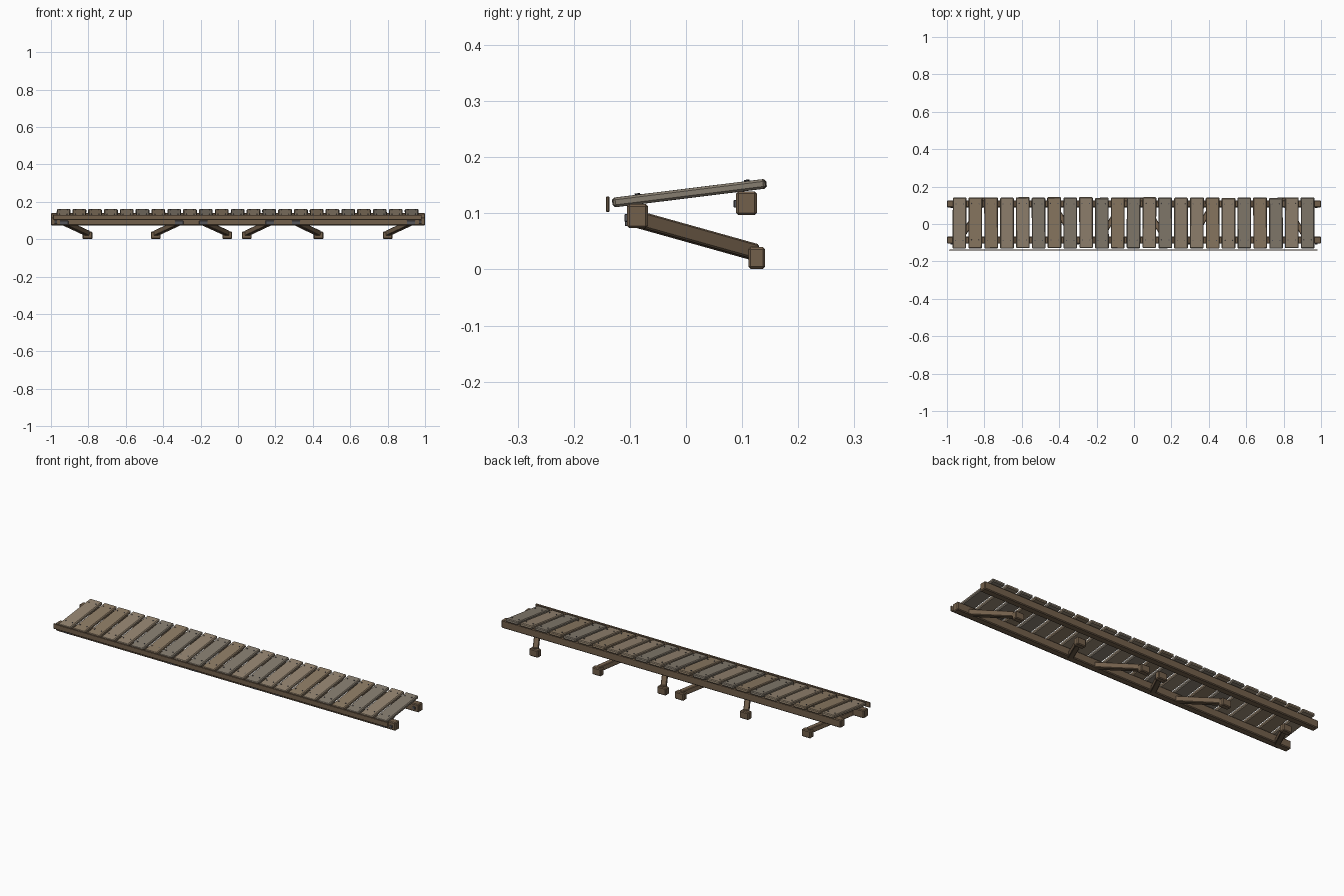
import bpy, math, random
from mathutils import Vector, Matrix

if "Cube" in bpy.data.objects:
    bpy.data.objects.remove(bpy.data.objects["Cube"])

random.seed(4)


def material(name, rgb):
    m = bpy.data.materials.new(name)
    m.diffuse_color = (*rgb, 1)
    m.use_nodes = True
    m.node_tree.nodes["Principled BSDF"].inputs["Base Color"].default_value = m.diffuse_color
    return m


PLANK = [material("plank_wood", (0.27, 0.20, 0.13)),
         material("plank_wood_light", (0.30, 0.235, 0.165)),
         material("plank_wood_grey", (0.24, 0.205, 0.16))]
BEAM = material("beam_wood", (0.17, 0.115, 0.07))
METAL = material("dark_metal", (0.09, 0.09, 0.10))


def box(name, size, matrix, mat, bevel=0.003):
    bpy.ops.mesh.primitive_cube_add(size=1)
    ob = bpy.context.object
    ob.name = name
    ob.data.transform(Matrix.Diagonal((*size, 1)))
    ob.matrix_world = matrix
    ob.data.materials.append(mat)
    if bevel:
        mod = ob.modifiers.new("chamfer", 'BEVEL')
        mod.width = bevel
        mod.segments = 1
    return ob


def at(x, y, z):
    return Matrix.Translation((x, y, z))


# Sloping deck planks with nails
TILT = math.atan2(0.034, 0.274)
for i in range(23):
    x = -0.933 + 0.0846 * i
    frame = (at(x, 0.006 + random.uniform(-0.002, 0.002), 0.136)
             @ Matrix.Rotation(TILT, 4, 'X')
             @ Matrix.Rotation(random.uniform(-0.008, 0.008), 4, 'Z'))
    box("deck_plank", (0.073, 0.273, 0.017), frame, random.choice(PLANK), 0.004)
    for y in (-0.092, 0.104):
        for dx in (-0.02, 0.02):
            bpy.ops.mesh.primitive_cylinder_add(vertices=6, radius=0.003, depth=0.004)
            nail = bpy.context.object
            nail.name = "deck_nail"
            nail.matrix_world = frame @ at(dx, y, 0.009)
            nail.data.materials.append(METAL)

# Long beams and the thin front board
box("front_beam", (2.0, 0.037, 0.043), at(0, -0.0865, 0.095), BEAM, 0.004)
box("back_beam", (2.0, 0.037, 0.042), at(0, 0.108, 0.118), BEAM, 0.004)
box("front_edge_board", (1.97, 0.007, 0.028), at(-0.003, -0.1395, 0.116), BEAM, 0.002)

# Slanted braces from the front beam to the wall feet
for x0, x1 in ((-0.93, -0.805), (-0.315, -0.44), (-0.185, -0.057),
               (0.17, 0.047), (0.31, 0.43), (0.925, 0.80)):
    a, b = Vector((x0, -0.085, 0.089)), Vector((x1, 0.122, 0.031))
    d = (b - a).normalized()
    side = d.cross(Vector((0, 0, 1))).normalized()
    rot = Matrix((side, d, side.cross(d))).transposed().to_4x4()
    box("brace", (0.028, (b - a).length, 0.028),
        Matrix.Translation((a + b) / 2) @ rot, BEAM)
    box("wall_foot", (0.052, 0.030, 0.039), at(x1, 0.126, 0.0205), BEAM, 0.004)
    box("brace_plate", (0.045, 0.005, 0.022), at(x0, -0.1065, 0.088), METAL, 0.001)

# Small bolts near the beam ends
for x in (-0.975, 0.975):
    box("front_end_bolt", (0.014, 0.006, 0.014), at(x, -0.1065, 0.092), METAL, 0.001)
    box("back_end_bolt", (0.014, 0.006, 0.014), at(x, 0.088, 0.117), METAL, 0.001)
